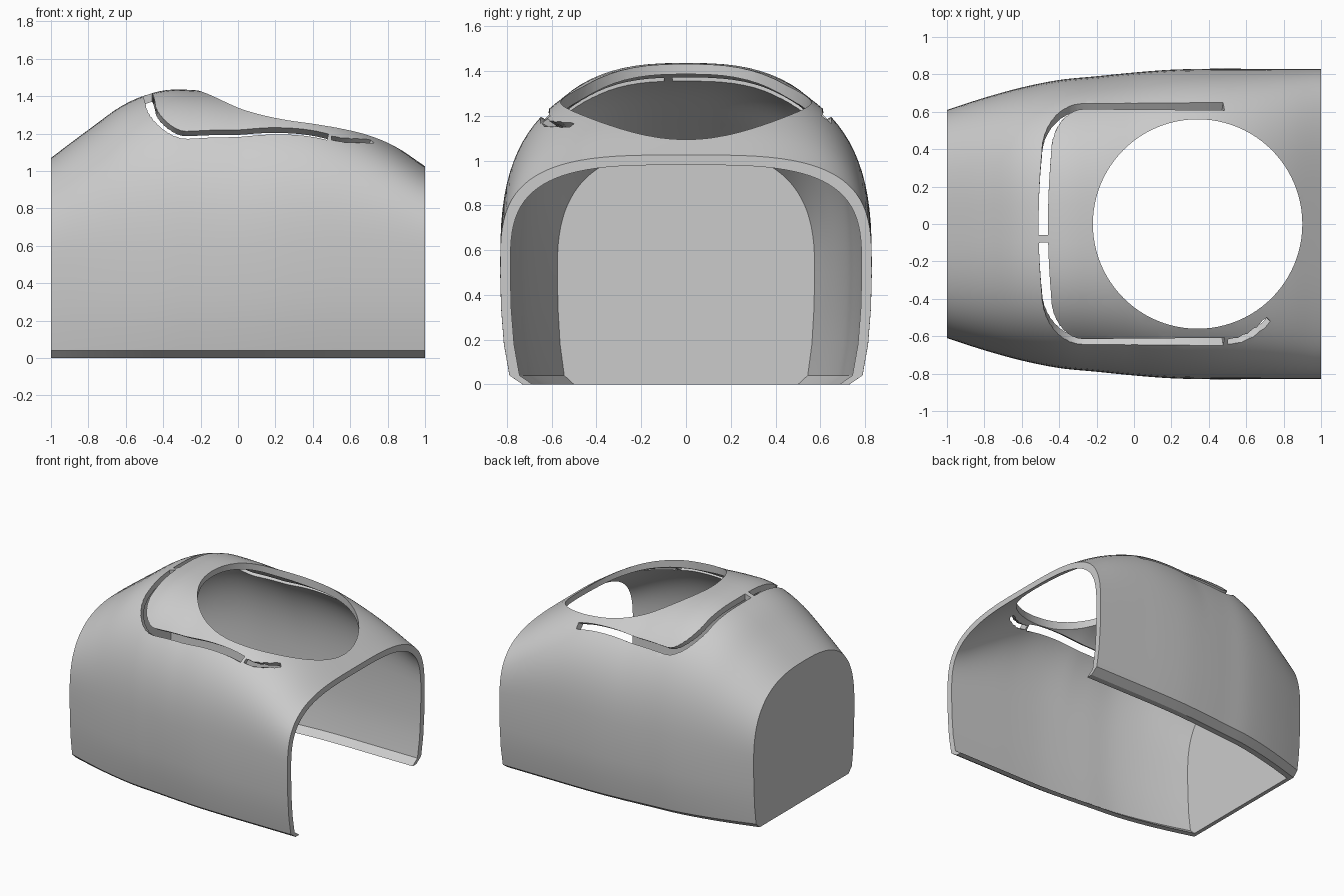
import bpy, bmesh, math
from mathutils import Vector

if "Cube" in bpy.data.objects:
    bpy.data.objects.remove(bpy.data.objects["Cube"])

# Half width and crown height at even stations along x
WIDTH = (.61, .675, .73, .77, .79, .81, .825, .83, .83, .83, .83)
CROWN = (1.07, 1.22, 1.36, 1.43, 1.43, 1.41, 1.39, 1.35, 1.27, 1.16, 1.025)
SPRING = .5       # height where the sides start to curve over
WALL = .045


def sample(table, x):
    """Smooth interpolation of a station table."""
    f = max(0, min(.99999, (x + 1) / 2)) * (len(table) - 1)
    i = int(f)
    t = f - i
    a, b = table[i], table[i + 1]
    p = table[i - 1] if i else 2 * a - b
    q = table[i + 2] if i + 2 < len(table) else 2 * b - a
    return a + .5 * t * (b - p + t * (2 * p - 5 * a + 4 * b - q + t * (3 * (a - b) + q - p)))


def power(x):
    return 2.7 + .7 * max(0, x)


def surface_z(x, y):
    n = power(x)
    r = min(1, abs(y) / sample(WIDTH, x))
    return SPRING + (sample(CROWN, x) - SPRING) * (1 - r ** n) ** (1 / n)


def section(x, inset):
    """Arch from one bottom edge over the crown to the other."""
    w, h, e = sample(WIDTH, x), sample(CROWN, x) - inset, 2 / power(x)
    side = [(w * k - inset, z) for k, z in ((.88, 0), (.95, .04), (.98, .18), (.995, .34))]
    steps = 48
    arch = []
    for i in range(steps + 1):
        a = math.pi * i / steps
        c, s = math.cos(a), max(0, math.sin(a))
        arch.append((math.copysign(abs(c) ** e, c) * (w - inset), SPRING + (h - SPRING) * s ** e))
    return side + arch + [(-y, z) for y, z in reversed(side)]


def new_object(name, bm):
    bmesh.ops.recalc_face_normals(bm, faces=bm.faces)
    mesh = bpy.data.meshes.new(name)
    bm.to_mesh(mesh)
    bm.free()
    ob = bpy.data.objects.new(name, mesh)
    bpy.context.collection.objects.link(ob)
    return ob


def bridge(bm, a, b):
    for i in range(len(a) - 1):
        bm.faces.new((a[i], a[i + 1], b[i + 1], b[i]))


# Hollow cover: outer skin, inner skin, open front end, closed rear wall
bm = bmesh.new()
skins = []
COUNT = 48
for inset, start in ((0, -1), (WALL, -.97)):
    rings = []
    for i in range(COUNT + 1):
        x = start + (1 - start) * i / COUNT
        rings.append([bm.verts.new((x, y, z)) for y, z in section(x, inset)])
    for a, b in zip(rings, rings[1:]):
        bridge(bm, a, b)
    bm.faces.new(rings[0])
    skins.append(rings)
outer, inner = skins
bridge(bm, outer[-1], inner[-1])
for end in (0, -1):
    bridge(bm, [r[end] for r in outer], [r[end] for r in inner])
bm.faces.new((outer[0][0], outer[0][-1], inner[0][-1], inner[0][0]))
cover = new_object("cover_shell", bm)

# Round opening cutter
bm = bmesh.new()
bmesh.ops.create_cone(bm, cap_ends=True, segments=96, radius1=.56, radius2=.56, depth=1)
bmesh.ops.translate(bm, verts=bm.verts, vec=(.34, 0, 1.35))
cutters = [new_object("opening_cutter", bm)]


def slot_cutter(name, path, width):
    """Slot swept over the surface, leaning outwards on the flanks."""
    bm = bmesh.new()
    pts = [Vector((x, y, surface_z(x, y))) for x, y in path]
    rings = []
    for i, p in enumerate(pts):
        along = (pts[min(i + 1, len(pts) - 1)] - pts[max(i - 1, 0)]).normalized()
        out = Vector((0, 4 * p.y * abs(p.y), 1))
        out = (out - along * out.dot(along)).normalized()
        across = along.cross(out) * width / 2
        rings.append([bm.verts.new(p + out * d + across * s)
                      for d, s in ((-.13, -1), (.1, -1), (.1, 1), (-.13, 1))])
    for a, b in zip(rings, rings[1:]):
        bridge(bm, a + a[:1], b + b[:1])
    bm.faces.new(rings[0])
    bm.faces.new(rings[-1])
    return new_object(name, bm)


def half_slot(sign, first_y):
    """Rear run, rounded corner and long side arm."""
    path = [(-.485 + .12 * y * y, sign * y) for y in
            [first_y + (.38 - first_y) * i / 6 for i in range(7)]]
    for i in range(1, 11):
        a = math.pi / 2 * i / 10
        path.append((-.27 - .198 * math.cos(a), sign * (.38 + .25 * math.sin(a))))
    path += [(-.27 + .75 * i / 12, sign * .63) for i in range(1, 13)]
    return path


cutters.append(slot_cutter("left_slot_cutter", half_slot(1, -.06), .05))
cutters.append(slot_cutter("right_slot_cutter", half_slot(-1, .1), .05))
tail = [(.5 + .22 * t, -.63 + .12 * t * t) for t in (0, .25, .5, .75, 1)]
cutters.append(slot_cutter("slot_tail_cutter", tail, .03))

# Cut the openings
bpy.context.view_layer.objects.active = cover
cover.select_set(True)
for c in cutters:
    m = cover.modifiers.new(c.name, "BOOLEAN")
    m.operation, m.solver, m.object = "DIFFERENCE", "EXACT", c
    bpy.ops.object.modifier_apply(modifier=m.name)
    bpy.data.objects.remove(c)

# Material and shading
grey = bpy.data.materials.new("plain_grey")
grey.use_nodes = True
grey.diffuse_color = (.6, .6, .6, 1)
grey.node_tree.nodes["Principled BSDF"].inputs["Base Color"].default_value = (.6, .6, .6, 1)
cover.data.materials.clear()
cover.data.materials.append(grey)
bpy.ops.object.shade_smooth_by_angle(angle=math.radians(30))
